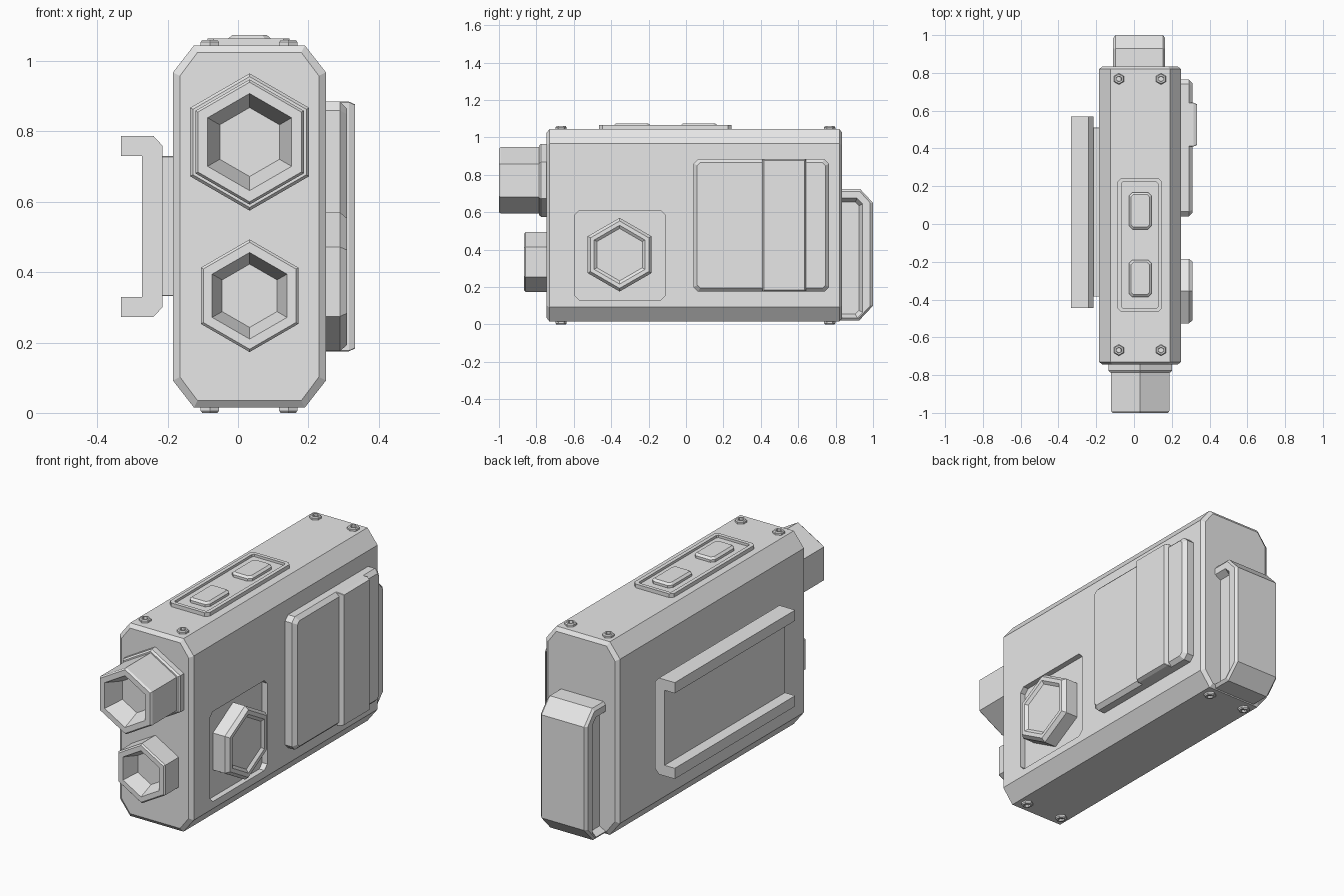
import bpy, bmesh, math
from mathutils import Vector

cube = bpy.data.objects.get("Cube")
if cube:
    bpy.data.objects.remove(cube, do_unlink=True)

grey = bpy.data.materials.new("matte grey")
grey.use_nodes = True
colour = (0.8, 0.8, 0.8, 1)
grey.diffuse_color = colour
grey.node_tree.nodes["Principled BSDF"].inputs["Base Color"].default_value = colour

# Maps outline coordinates (u, v) and a depth d to world space for each axis
FRAMES = {"x": lambda u, v, d: (d, u, v),
          "y": lambda u, v, d: (u, d, v),
          "z": lambda u, v, d: (u, v, d)}


def hexagon(centre, radius):
    return [(centre[0] + radius * math.sin(i * math.pi / 3),
             centre[1] + radius * math.cos(i * math.pi / 3)) for i in range(6)]


def octagon(u0, u1, v0, v1, cu, cv=None, inset=0.0):
    """Rectangle with cut corners, optionally shrunk evenly."""
    cv = cu if cv is None else cv
    u0, u1, v0, v1 = u0 + inset, u1 - inset, v0 + inset, v1 - inset
    cu, cv = max(cu - inset * 0.5, 0.002), max(cv - inset * 0.5, 0.002)
    return [(u0 + cu, v0), (u1 - cu, v0), (u1, v0 + cv), (u1, v1 - cv),
            (u1 - cu, v1), (u0 + cu, v1), (u0, v1 - cv), (u0, v0 + cv)]


def loft(name, axis, rings):
    """Skin through (outline, depth) rings and cap both ends."""
    bm = bmesh.new()
    place = FRAMES[axis]
    loops = [[bm.verts.new(place(u, v, d)) for u, v in outline] for outline, d in rings]
    for a, b in zip(loops, loops[1:]):
        for i in range(len(a)):
            j = (i + 1) % len(a)
            bm.faces.new((a[i], a[j], b[j], b[i]))
    bm.faces.new(loops[0])
    bm.faces.new(loops[-1])
    bmesh.ops.recalc_face_normals(bm, faces=bm.faces)
    mesh = bpy.data.meshes.new(name)
    bm.to_mesh(mesh)
    bm.free()
    mesh.materials.append(grey)
    obj = bpy.data.objects.new(name, mesh)
    bpy.context.collection.objects.link(obj)
    return obj


def hex_part(name, axis, centre, rings):
    return loft(name, axis, [(hexagon(centre, r), d) for r, d in rings])


def box_part(name, axis, bounds, corner, rings):
    return loft(name, axis, [(octagon(*bounds, corner, inset=i), d) for i, d in rings])


def cut(target, cutter):
    mod = target.modifiers.new("pocket", "BOOLEAN")
    mod.operation = "DIFFERENCE"
    mod.solver = "EXACT"
    mod.object = cutter
    bpy.context.view_layer.objects.active = target
    bpy.ops.object.modifier_apply(modifier=mod.name)
    bpy.data.objects.remove(cutter, do_unlink=True)


MID = 0.033  # centre line of the body

# Main case with bevelled ends and a shallow pocket for the knob
case = [octagon(-0.185, 0.25, 0.015, 1.045, 0.06, 0.077, i) for i in (0.02, 0)]
body = loft("body", "y", [(case[0], -0.745), (case[1], -0.73),
                          (case[1], 0.82), (case[0], 0.835)])
cut(body, box_part("pocket_cutter", "x", (-0.595, -0.11, 0.13, 0.61), 0.025,
                   [(0, 0.22), (0, 0.3)]))

# Front lenses with tapered hollow mouths
hex_part("upper_lens_flange", "y", (MID, 0.77),
         [(0.195, -0.73), (0.195, -0.775), (0.186, -0.785)])
hex_part("upper_lens", "y", (MID, 0.77),
         [(0.178, -0.75), (0.178, -0.99), (0.17, -1.0), (0.138, -1.0), (0.098, -0.9)])
hex_part("lower_lens", "y", (MID, 0.333),
         [(0.16, -0.73), (0.16, -0.857), (0.152, -0.865), (0.123, -0.865), (0.09, -0.78)])

# Side knob with a dished face
hex_part("side_knob", "x", (-0.355, 0.373),
         [(0.197, 0.21), (0.197, 0.29), (0.18, 0.31), (0.157, 0.31), (0.14, 0.298)])

# Side door and the raised band across it
box_part("side_door", "x", (0.04, 0.765, 0.175, 0.885), 0.025,
         [(0, 0.24), (0, 0.29), (0.02, 0.31)])
box_part("door_band", "x", (0.41, 0.642, 0.175, 0.885), 0.002,
         [(0, 0.25), (0, 0.315), (0.008, 0.333)])

# Mounting rail and its spacer on the opposite side
box_part("rail_spacer", "x", (-0.385, 0.51, 0.332, 0.73), 0.002,
         [(0, -0.22), (0, -0.17)])
half_rail = [(-0.215, 0.23), (-0.24, 0.257), (-0.333, 0.257), (-0.333, 0.2), (-0.273, 0.2)]
rail = [(x, 0.53 + z) for x, z in half_rail] + [(x, 0.53 - z) for x, z in reversed(half_rail)]
loft("mounting_rail", "y", [(rail, -0.445), (rail, 0.57)])

# Rear battery block with a grip pocket on each side
def rear_outline(i):
    return [(0.8, 0.02 + i), (0.925, 0.02 + i), (1 - i, 0.1), (1 - i, 0.65),
            (0.93, 0.725 - i), (0.8, 0.725 - i)]


rear = loft("rear_block", "x", [(rear_outline(0.015), -0.11), (rear_outline(0), -0.098),
                                (rear_outline(0), 0.153), (rear_outline(0.015), 0.165)])
for edge, side in ((-0.11, -1), (0.165, 1)):
    cut(rear, box_part("grip_cutter", "x", (0.75, 0.945, 0.035, 0.675), 0.03,
                       [(0.02, edge - side * 0.035), (0, edge), (0, edge + side * 0.02)]))

# Top control tray and its two buttons
box_part("control_tray", "z", (-0.087, 0.147, -0.465, 0.242), 0.018,
         [(0, 1.03), (0, 1.065), (0.02, 1.065), (0.02, 1.052)])
for n, y in enumerate((-0.288, 0.07)):
    box_part(f"button_{n + 1}", "z", (MID - 0.06, MID + 0.06, y - 0.098, y + 0.098), 0.018,
             [(0, 1.04), (0, 1.065), (0.012, 1.075)])

# Hex bolts on the top and bottom
for x in (-0.08, 0.143):
    for y in (-0.668, 0.768):
        for name, base, out in (("top_bolt", 1.045, 1), ("bottom_bolt", 0.015, -1)):
            hex_part(name, "z", (x, y), [(r, base + out * d) for r, d in (
                (0.03, -0.01), (0.03, 0.009), (0.025, 0.015), (0.016, 0.015), (0.014, 0.004))])
